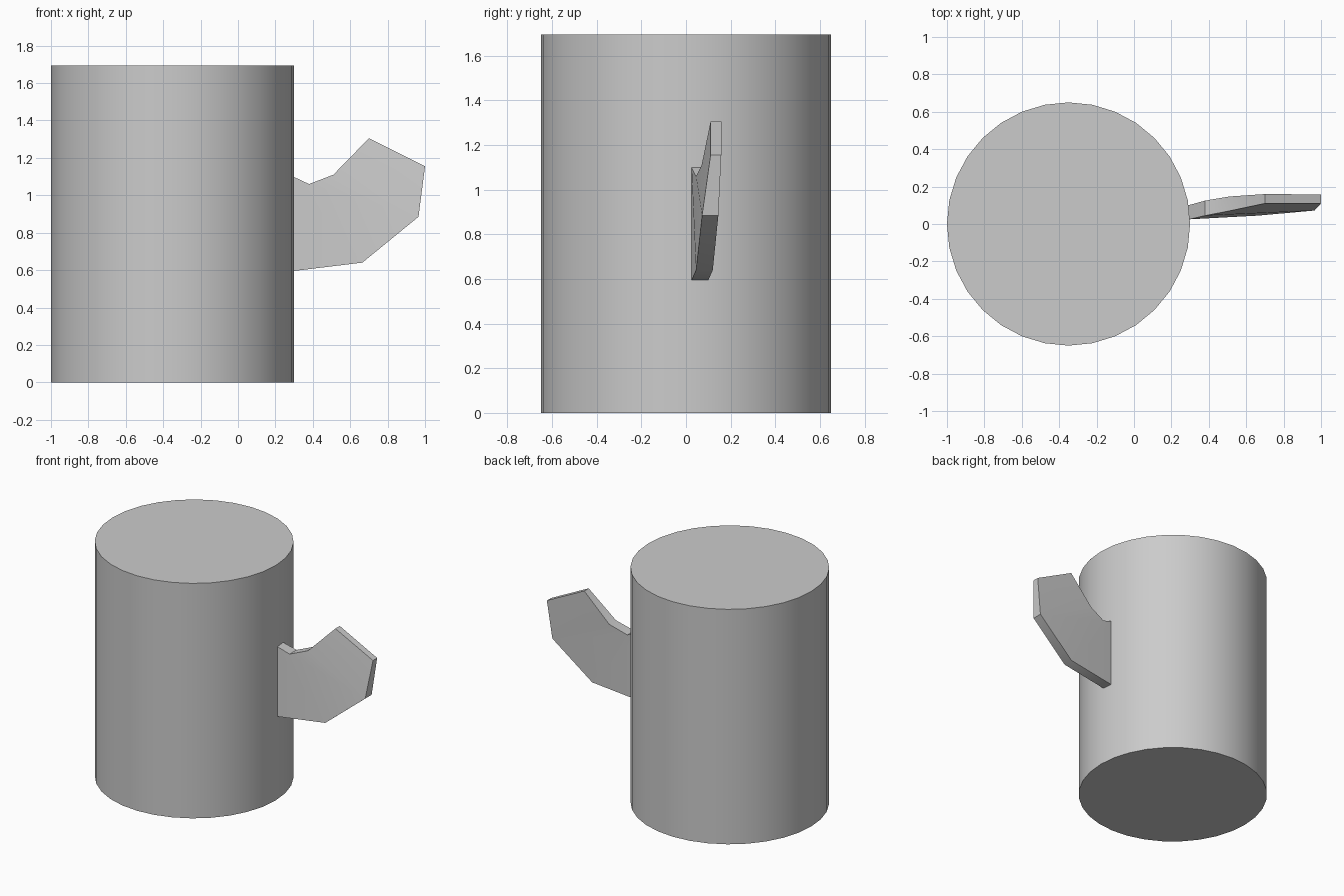
import bpy
import bmesh

if "Cube" in bpy.data.objects:
    bpy.data.objects.remove(bpy.data.objects["Cube"])

grey = bpy.data.materials.new("light grey")
grey.diffuse_color = (0.6, 0.6, 0.6, 1)
grey.use_nodes = True
grey.node_tree.nodes["Principled BSDF"].inputs["Base Color"].default_value = grey.diffuse_color


def finish(obj):
    obj.data.materials.append(grey)
    bpy.ops.object.select_all(action='DESELECT')
    obj.select_set(True)
    bpy.context.view_layer.objects.active = obj
    bpy.ops.object.shade_smooth_by_angle(angle=0.6)


# Solid round body
bpy.ops.mesh.primitive_cylinder_add(vertices=32, radius=0.65, depth=1.695,
                                    location=(-0.35, 0, 0.8475))
body = bpy.context.object
body.name = "body"
finish(body)

# Thin curved side fin: x, z, front y, back y around the outline
outline = [
    (0.295, 1.10, 0.025, 0.10), (0.38, 1.06, 0.045, 0.125),
    (0.51, 1.11, 0.07, 0.147), (0.70, 1.305, 0.11, 0.16),
    (1.00, 1.155, 0.11, 0.158), (0.965, 0.885, 0.072, 0.145),
    (0.665, 0.64, 0.045, 0.12), (0.295, 0.595, 0.025, 0.10),
]
bm = bmesh.new()
front = [bm.verts.new((x, y, z)) for x, z, y, _ in outline]
back = [bm.verts.new((x - (0.005 if x < 0.3 else 0), y, z))
        for x, z, _, y in outline]
n = len(outline)
# Broad sides, bridged from the upper edge to the lower edge
for i in range(n // 2 - 1):
    loop = (i, i + 1, n - 2 - i, n - 1 - i)
    bm.faces.new([front[k] for k in loop])
    bm.faces.new([back[k] for k in loop])
# Rim
for i in range(n):
    j = (i + 1) % n
    bm.faces.new((front[i], front[j], back[j], back[i]))
bmesh.ops.recalc_face_normals(bm, faces=bm.faces)
mesh = bpy.data.meshes.new("side_fin")
bm.to_mesh(mesh)
bm.free()
fin = bpy.data.objects.new("side_fin", mesh)
bpy.context.collection.objects.link(fin)
finish(fin)
